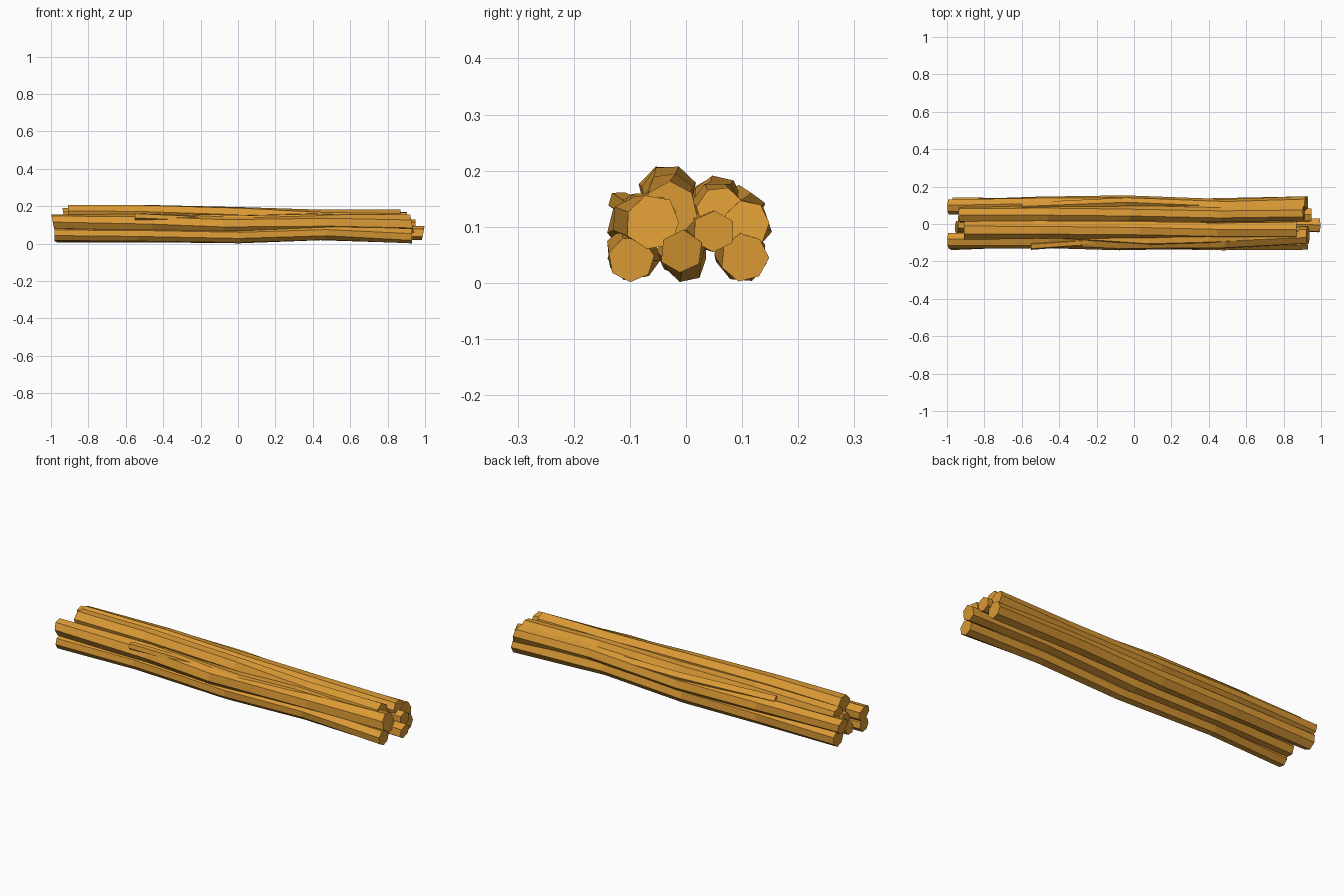
import bpy, bmesh, math, random
from mathutils import Vector

random.seed(4)

cube = bpy.data.objects.get("Cube")
if cube:
    bpy.data.objects.remove(cube, do_unlink=True)

# Golden brown wood
wood = bpy.data.materials.new("golden_wood")
wood.use_nodes = True
colour = (0.70, 0.32, 0.035, 1)
wood.diffuse_color = colour
wood.node_tree.nodes["Principled BSDF"].inputs["Base Color"].default_value = colour


def stick(name, x0, x1, path, radius, sides=7, tilt=0.0):
    """Crooked faceted stick through (y, z) points spread evenly from x0 to x1."""
    bm = bmesh.new()
    rings = []
    last = len(path) - 1
    phase = random.uniform(0, math.tau)
    for i, (y, z) in enumerate(path):
        inner = 0 < i < last
        x = x0 + (x1 - x0) * i / last + (random.uniform(-0.06, 0.06) if inner else 0)
        r = radius * random.uniform(0.95, 1.08)
        ring = []
        for k in range(sides):
            a = phase + math.tau * k / sides + 0.12 * i
            # Sawn ends lean a little
            lean = 0 if inner else tilt * math.sin(a) * r
            rk = r * random.uniform(0.95, 1.05)
            ring.append(bm.verts.new(Vector((
                x + lean, y + rk * math.cos(a), max(0, z + rk * math.sin(a))))))
        rings.append(ring)
    for a, b in zip(rings, rings[1:]):
        for k in range(sides):
            n = (k + 1) % sides
            bm.faces.new((a[k], a[n], b[n], b[k]))
    bm.faces.new(rings[0])
    bm.faces.new(rings[-1])
    bmesh.ops.recalc_face_normals(bm, faces=bm.faces)
    mesh = bpy.data.meshes.new(name)
    bm.to_mesh(mesh)
    bm.free()
    mesh.materials.append(wood)
    obj = bpy.data.objects.new(name, mesh)
    bpy.context.collection.objects.link(obj)


# Bottom row
stick("front_bottom_stick", -0.98, 0.93,
      [(-.105, .048), (-.085, .048), (-.1, .042), (-.105, .06), (-.097, .042)], .038)
stick("middle_bottom_stick", -0.95, 0.99,
      [(-.02, .055), (0, .045), (0, .036), (0, .058), (-.008, .055)], .036, 6, 0.2)
stick("back_bottom_stick", -0.97, 0.93,
      [(.1, .05), (.1, .05), (.1, .046), (.092, .062), (.105, .046)], .043)

# Middle row
stick("front_middle_stick", -0.99, 0.93,
      [(-.09, .115), (-.08, .11), (-.095, .1), (-.085, .11), (-.06, .107)], .046, 7, -0.2)
stick("core_stick", -0.94, 0.95,
      [(0, .1), (0, .11), (.01, .1), (.03, .1), (.05, .092)], .038, 6)
stick("back_middle_stick", -0.99, 0.92,
      [(.092, .115), (.105, .11), (.108, .1), (.09, .11), (.108, .105)], .042, 7, -0.2)

# Top row
stick("top_stick", -0.91, 0.87,
      [(-.035, .162), (-.03, .164), (-.03, .152), (-.035, .135), (-.03, .13)], .046)
stick("back_top_stick", -0.93, 0.91,
      [(.05, .145), (.055, .148), (.055, .14), (.05, .137), (.06, .13)], .042, 7, -0.2)
stick("front_top_stick", -0.4, 0.88,
      [(-.06, .13), (-.09, .125), (-.075, .13), (-.05, .12)], .032, 6)

# Thin twigs caught between the sticks
stick("front_twig", -0.55, 0.0, [(-.12, .145), (-.1, .135), (-.07, .11)], .019, 5)
stick("back_twig", -0.6, 0.4, [(.09, .15), (.115, .135), (.1, .12)], .025, 5)
